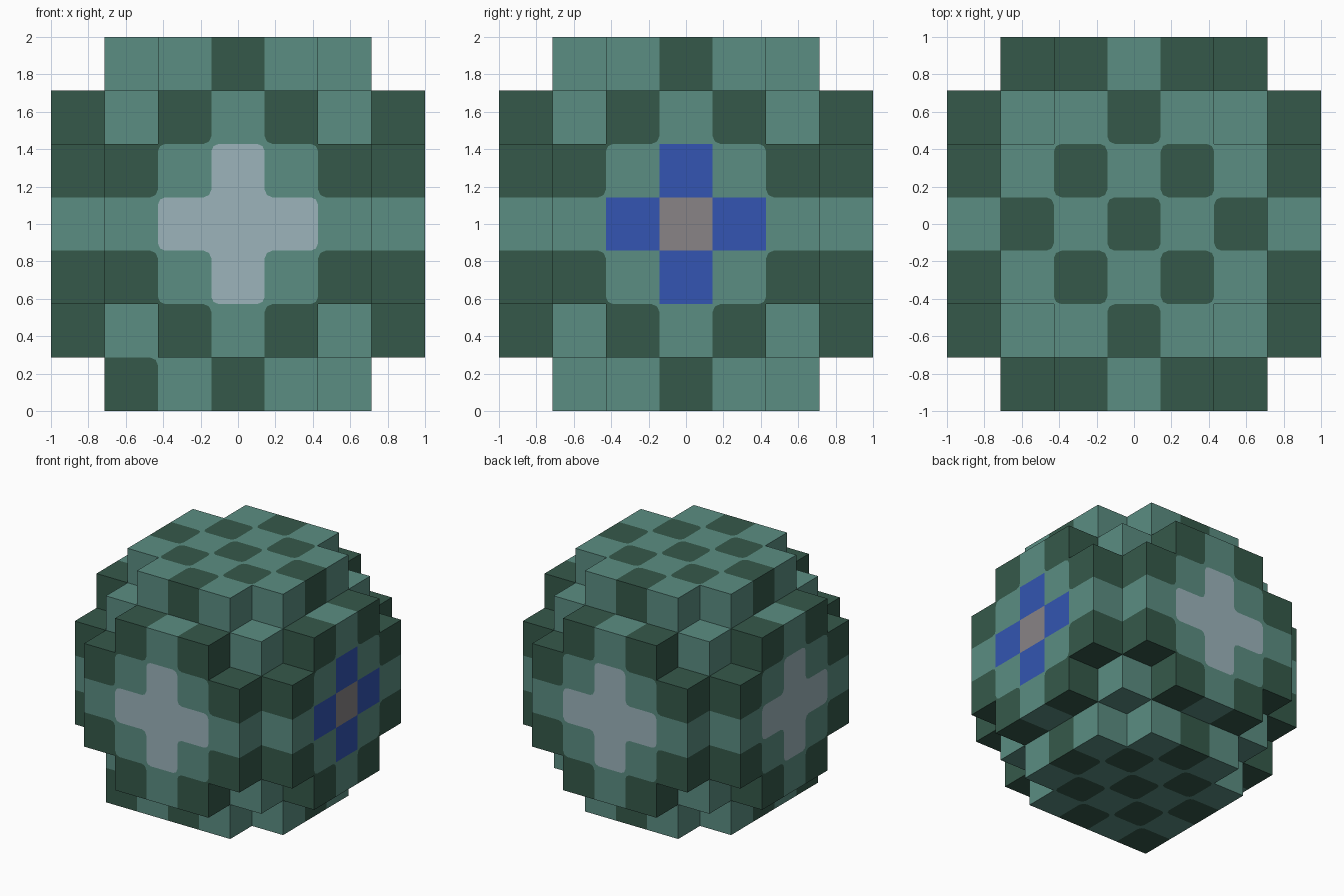
import bpy
import bmesh
from itertools import product
from mathutils import Vector

cube = bpy.data.objects.get("Cube")
if cube:
    bpy.data.objects.remove(cube)

CELL = 2 / 7        # size of one block
ROUND = 0.04        # rounding of the painted tile corners
COLOURS = {
    "light_green": (91, 141, 130),
    "dark_green": (53, 89, 74),
    "pale_blue": (156, 180, 187),
    "blue": (51, 85, 178),
    "grey": (136, 132, 134),
}
KINDS = list(COLOURS)


def make_material(name, rgb):
    linear = [((c / 255 + 0.055) / 1.055) ** 2.4 for c in rgb]
    mat = bpy.data.materials.new(name)
    mat.use_nodes = True
    mat.diffuse_color = (*linear, 1)
    bsdf = mat.node_tree.nodes["Principled BSDF"]
    bsdf.inputs["Base Color"].default_value = (*linear, 1)
    bsdf.inputs["Roughness"].default_value = 0.9
    return mat


def solid(c):
    # Ball of blocks, plus one odd block at a lower corner
    return sum(k * k for k in c) <= 14 or c == (-2, -2, -3)


def kind(c):
    x, y, z = c
    total = sum(map(abs, c))
    if abs(z) == 3:                                  # checkered top and bottom
        return "light_green" if (x + y) % 2 else "dark_green"
    if max(map(abs, c)) == 3 and total <= 4:         # crosses on the four sides
        if x == 3:
            return "grey" if total == 3 else "blue"
        return "pale_blue"
    if max(map(abs, c)) < 3:                         # blocks in the corners
        return "light_green"
    return "light_green" if total % 2 else "dark_green"


def shift(c, *steps):
    c = list(c)
    for axis, amount in steps:
        c[axis] += amount
    return tuple(c)


def exposed(c, n, s):
    return solid(c) and not solid(shift(c, (n, s)))


def corner_kind(c, n, s, u, su, v, sv):
    # Colour that wins where four coplanar tiles meet
    own = kind(c)
    around = [c, shift(c, (u, su)), shift(c, (v, sv)), shift(c, (u, su), (v, sv))]
    kinds = [kind(k) for k in around if exposed(k, n, s)]
    if len(kinds) < 3 or own in ("blue", "grey"):
        return own
    best = max(KINDS, key=lambda k: (kinds.count(k), -KINDS.index(k)))
    return own if best == "blue" else best


def add_face(bm, points, normal, name):
    face = bm.faces.new([bm.verts.new(p) for p in points])
    face.normal_update()
    if face.normal.dot(normal) < 0:
        face.normal_flip()
    face.material_index = KINDS.index(name)


def add_tile(bm, c, n, s):
    # One outer side of a block, with corners cut off for the neighbouring colour
    u, v = (n + 1) % 3, (n + 2) % 3
    normal = Vector([s if i == n else 0 for i in range(3)])
    centre = (Vector(c) + normal / 2) * CELL + Vector((0, 0, 1))
    outline = []
    for su, sv in ((-1, -1), (1, -1), (1, 1), (-1, 1)):
        def point(du, dv):
            p = centre.copy()
            p[u] += su * (CELL / 2 - du * ROUND)
            p[v] += sv * (CELL / 2 - dv * ROUND)
            return p
        tip = point(0, 0)
        name = corner_kind(c, n, s, u, su, v, sv)
        if name == kind(c):
            outline.append(tip)
            continue
        arc = [point(1, 0), point(0.3, 0.3), point(0, 1)]
        if su == sv:
            arc.reverse()
        outline += arc
        add_face(bm, [tip, arc[0], arc[1]], normal, name)
        add_face(bm, [tip, arc[1], arc[2]], normal, name)
    add_face(bm, outline, normal, kind(c))


def build(name, cells):
    bm = bmesh.new()
    for c, n, s in product(cells, range(3), (-1, 1)):
        if exposed(c, n, s):
            add_tile(bm, c, n, s)
    bmesh.ops.remove_doubles(bm, verts=bm.verts, dist=0.0005)
    mesh = bpy.data.meshes.new(name)
    bm.to_mesh(mesh)
    bm.free()
    for mat in materials:
        mesh.materials.append(mat)
    bpy.context.collection.objects.link(bpy.data.objects.new(name, mesh))


materials = [make_material(k, rgb) for k, rgb in COLOURS.items()]
blocks = [c for c in product(range(-3, 4), repeat=3) if solid(c)]

# Horizontal layers: bottom cap, body with the side crosses, top cap
build("bottom_cap", [c for c in blocks if c[2] == -3])
build("block_body", [c for c in blocks if abs(c[2]) < 3])
build("top_cap", [c for c in blocks if c[2] == 3])
